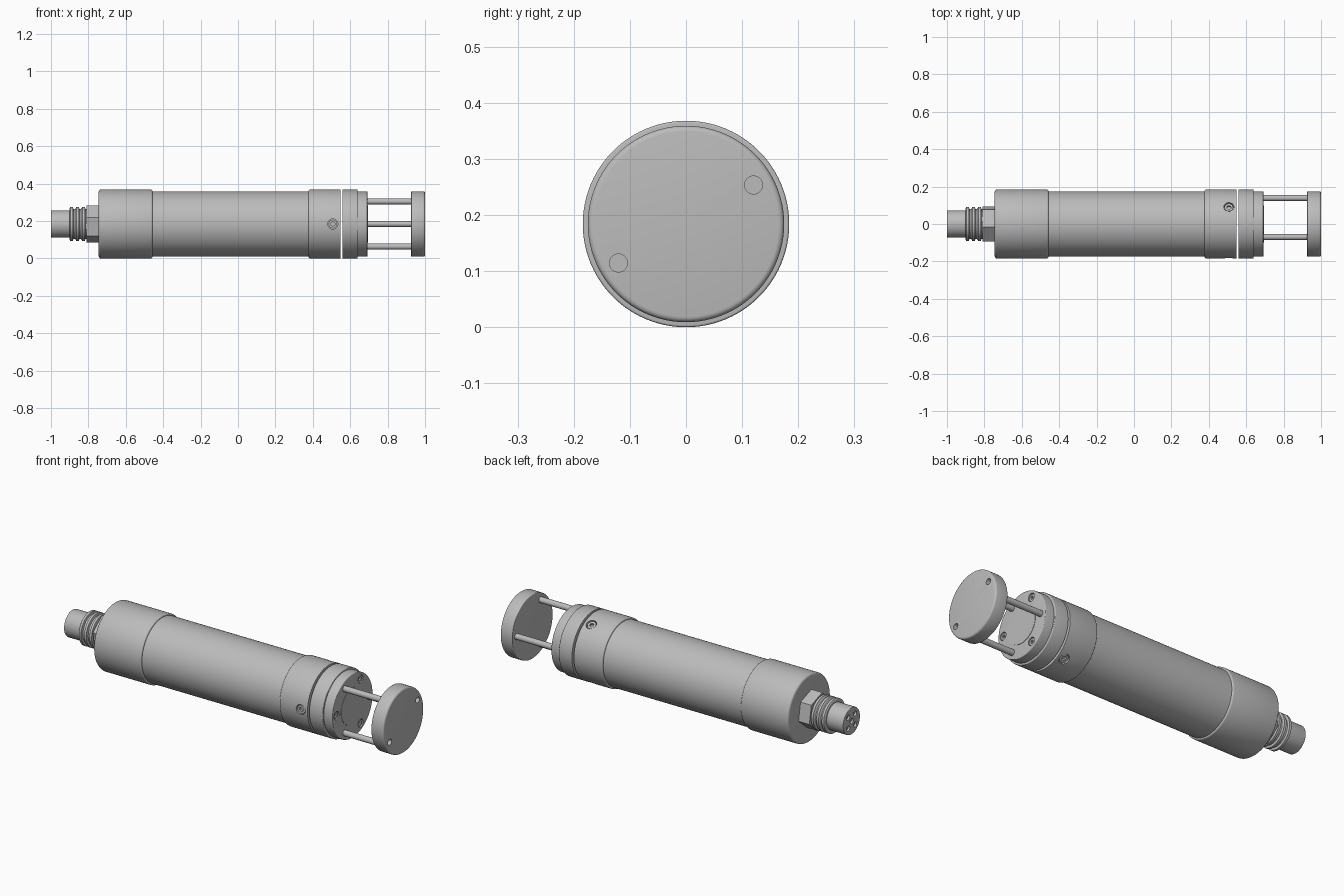
import bpy, bmesh, math
from mathutils import Vector, Matrix

if "Cube" in bpy.data.objects:
    bpy.data.objects.remove(bpy.data.objects["Cube"])

AXIS_Z = 0.184   # height of the long axis
R = 0.184        # largest radius

metal = bpy.data.materials.new("plain grey metal")
metal.use_nodes = True
grey = (0.5, 0.5, 0.5, 1)
metal.diffuse_color = grey
metal.node_tree.nodes["Principled BSDF"].inputs["Base Color"].default_value = grey


def make_object(name, bm):
    bmesh.ops.recalc_face_normals(bm, faces=bm.faces)
    mesh = bpy.data.meshes.new(name)
    bm.to_mesh(mesh)
    bm.free()
    mesh.materials.append(metal)
    obj = bpy.data.objects.new(name, mesh)
    bpy.context.collection.objects.link(obj)
    return obj


def select(obj):
    bpy.ops.object.select_all(action='DESELECT')
    obj.select_set(True)
    bpy.context.view_layer.objects.active = obj


def lathe(name, profile, steps=96):
    """Spin (x, radius) points about the long axis."""
    bm = bmesh.new()
    pts = [(profile[0][0], 0)] + profile + [(profile[-1][0], 0)]
    verts = [bm.verts.new((x, 0, AXIS_Z + r)) for x, r in pts]
    edges = [bm.edges.new(pair) for pair in zip(verts, verts[1:])]
    bmesh.ops.spin(bm, geom=verts + edges, cent=(0, 0, AXIS_Z), axis=(1, 0, 0),
                   angle=math.tau, steps=steps)
    bmesh.ops.remove_doubles(bm, verts=bm.verts, dist=1e-5)
    return make_object(name, bm)


def drum(name, x0, x1, r, f0=0.0, f1=0.0):
    """Solid cylinder along x with rounded end edges."""
    pts = []
    for end, f, sign in ((x0, f0, 1), (x1, f1, -1)):
        arc = [(end, r)]
        if f:
            arc = [(end + sign * f * (1 - math.sin(a)), r - f * (1 - math.cos(a)))
                   for a in (math.pi / 2 * (1 - i / 4) for i in range(5))]
        pts += arc if sign > 0 else arc[::-1]
    return lathe(name, pts)


def cylinder(name, center, direction, r, depth, sides=32, turn=0.0):
    d = Vector(direction)
    matrix = (Matrix.Translation(center) @ d.to_track_quat('Z', 'Y').to_matrix().to_4x4()
              @ Matrix.Rotation(turn, 4, 'Z'))
    bm = bmesh.new()
    bmesh.ops.create_cone(bm, cap_ends=True, segments=sides, radius1=r, radius2=r,
                          depth=depth, matrix=matrix)
    return make_object(name, bm)


def cut(obj, center, direction, r, depth, sides=32):
    cutter = cylinder("cutter", center, direction, r, 2 * depth, sides)
    cutter.hide_render = True
    mod = obj.modifiers.new("hole", 'BOOLEAN')
    mod.operation = 'DIFFERENCE'
    mod.solver = 'EXACT'
    mod.object = cutter
    select(obj)
    bpy.ops.object.modifier_apply(modifier=mod.name)
    bpy.data.objects.remove(cutter)


def around(x, r, degrees):
    """Point at an angle from +y about the long axis, and its outward direction."""
    a = math.radians(degrees)
    out = Vector((0, math.cos(a), math.sin(a)))
    return Vector((x, 0, AXIS_Z)) + out * r, out


def screw(name, host, surface, direction, r, sink):
    """Counterbored socket screw sunk below a surface."""
    cut(host, surface, direction, r, sink + 0.02)
    head = cylinder(name, surface - direction * (sink + 0.01), direction, r * 0.85, 0.02)
    cut(head, surface - direction * sink, direction, r * 0.45, 0.012, 6)


X = Vector((1, 0, 0))

# Housing: rear cap, tube and front cap
drum("rear_cap", -0.745, -0.457, R, 0.012, 0.008)
drum("main_tube", -0.5, 0.42, 0.175)
front_cap = drum("front_cap", 0.377, 0.548, R, 0.008)

# Sensor head beyond the narrow gap
drum("head_ring", 0.56, 0.64, R, 0, 0.004)
flange = drum("head_flange", 0.63, 0.692, 0.174, 0, 0.004)
drum("head_window", 0.68, 0.694, 0.1)

# Socket screws on the front cap and the flange
for i, angle in enumerate((60, 180, 300)):
    point, out = around(0.507, R, angle)
    screw(f"cap_screw_{i + 1}", front_cap, point, out, 0.027, 0.006)
    point, out = around(0.692, 0.139, angle)
    screw(f"flange_screw_{i + 1}", flange, point, X, 0.022, 0.004)

# Three rods carry the end plate
for i, angle in enumerate((0, 120, 240)):
    point, out = around(0.81, 0.139, angle)
    cylinder(f"spacer_rod_{i + 1}", point, X, 0.016, 0.25)
end_plate = drum("end_plate", 0.926, 1.0, 0.175, 0.004, 0.01)
for angle in (30, 210):
    point, out = around(1.0, 0.139, angle)
    cut(end_plate, point, X, 0.016, 0.03)

# Cable connector: hex nut, ribbed collar and plug with pin sockets
cylinder("connector_nut", (-0.775, 0, AXIS_Z), X, 0.1, 0.07, 6, math.radians(10))
ribs = [(-0.9, 0.086)]
for i in range(3):
    x = -0.9 + i * 0.032
    ribs += [(x + 0.004, 0.092), (x + 0.017, 0.092), (x + 0.02, 0.08), (x + 0.029, 0.08)]
lathe("connector_collar", ribs + [(-0.8, 0.08)], 64)
plug = drum("connector_plug", -1.0, -0.88, 0.073, 0.003)
for i in range(5):
    point, out = around(-1.0, 0.042 if i else 0, 45 + 90 * i)
    cut(plug, point, -X, 0.014, 0.03, 20)
    cylinder(f"contact_pin_{i + 1}", point + X * 0.022, X, 0.007, 0.03, 16)

# Smooth round walls, sharp rims
for obj in bpy.data.objects:
    if obj.type == 'MESH' and metal.name in obj.data.materials:
        select(obj)
        bpy.ops.object.shade_smooth_by_angle(angle=math.radians(28))
